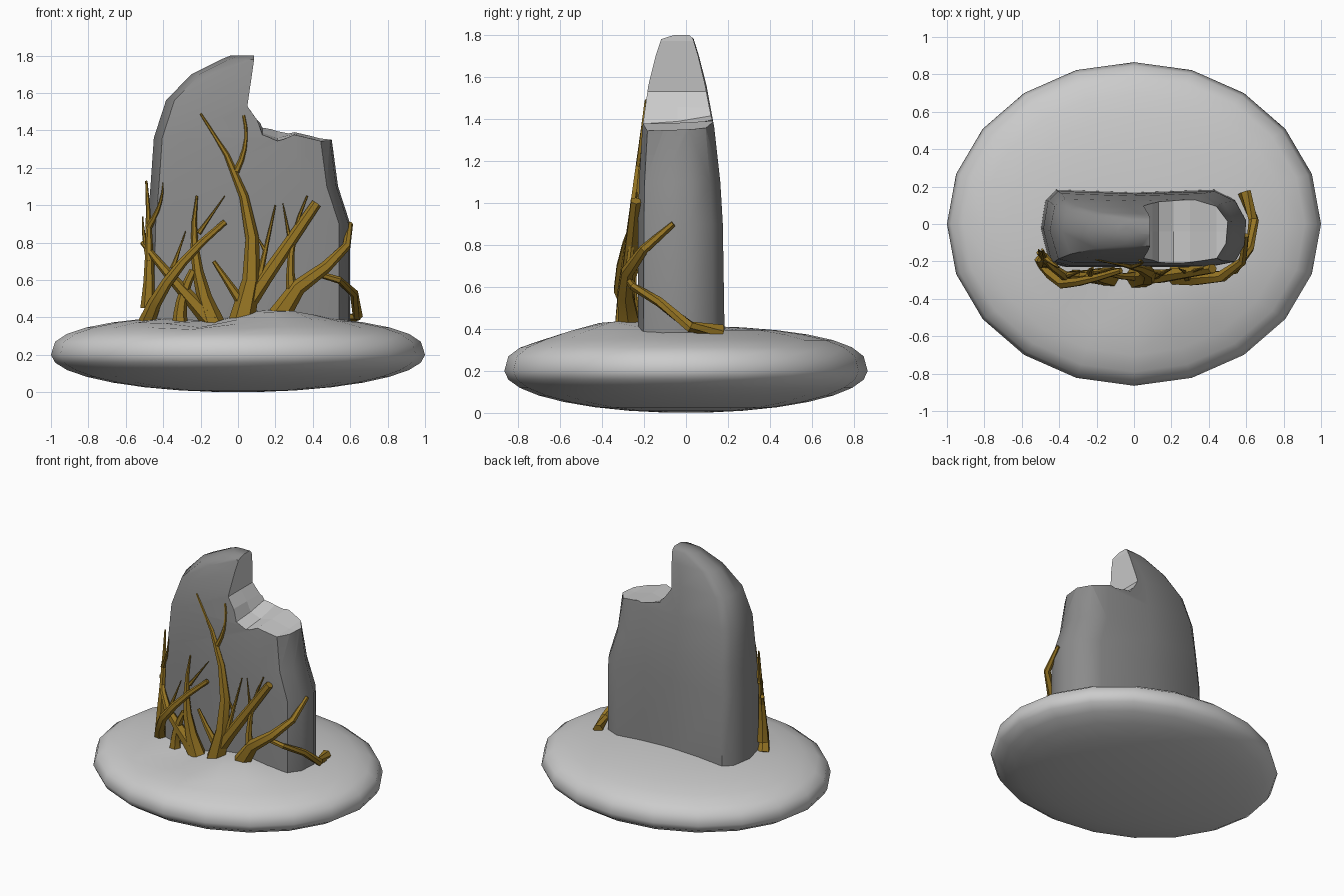
import bpy, bmesh, math
from mathutils import Vector

if "Cube" in bpy.data.objects:
    bpy.data.objects.remove(bpy.data.objects["Cube"])


def material(name, color):
    m = bpy.data.materials.new(name)
    m.diffuse_color = color
    m.use_nodes = True
    m.node_tree.nodes["Principled BSDF"].inputs["Base Color"].default_value = m.diffuse_color
    return m


vine_mat = material("vine_brown", (0.31, 0.18, 0.017, 1))
dark_mat = material("stone_dark", (0.26, 0.26, 0.26, 1))
light_mat = material("stone_broken", (0.8, 0.8, 0.8, 1))


def loft(bm, rings):
    """Skin a list of equal-length closed rings and cap both ends."""
    vs = [[bm.verts.new(p) for p in r] for r in rings]
    n = len(rings[0])
    for a, b in zip(vs, vs[1:]):
        for i in range(n):
            j = (i + 1) % n
            bm.faces.new((a[i], a[j], b[j], b[i]))
    bm.faces.new(vs[0][::-1])
    bm.faces.new(vs[-1])


def smooth(ob, angle):
    bpy.ops.object.select_all(action='DESELECT')
    ob.select_set(True)
    bpy.context.view_layer.objects.active = ob
    bpy.ops.object.shade_smooth_by_angle(angle=math.radians(angle))


def finish(name, bm, angle=0, mats=()):
    bmesh.ops.recalc_face_normals(bm, faces=bm.faces)
    me = bpy.data.meshes.new(name)
    bm.to_mesh(me)
    bm.free()
    ob = bpy.data.objects.new(name, me)
    bpy.context.collection.objects.link(ob)
    for m in mats:
        me.materials.append(m)
    if angle:
        smooth(ob, angle)
    return ob


# Mound: 20-sided flattened disc, with a bump and a dip on its top
def mound_point(lat, lon):
    x, y, s = math.cos(lat) * math.cos(lon), 0.865 * math.cos(lat) * math.sin(lon), math.sin(lat)
    if s <= 0:
        return x, y, 0.2 + 0.2 * s
    bump = 0.045 * math.exp(-((x - 0.22) ** 2 + (y + 0.33) ** 2) / 0.05)
    dip = 0.04 * math.exp(-(x + 0.15) ** 2 / 0.03 - (y + 0.4) ** 2 / 0.08)
    return x, y, 0.2 + 0.215 * s ** 0.72 + (bump - dip) * min(1, s * 1.5)


bm = bmesh.new()
loft(bm, [[mound_point(math.radians(lat), math.tau * i / 20) for i in range(20)]
          for lat in range(-84, 85, 12)])
finish("mound", bm, 70)

# Standing stone: stacked rings (height, left, right), thinning towards the top
levels = [(0.3, -0.5, 0.6), (0.9, -0.485, 0.6), (1.1, -0.468, 0.535), (1.36, -0.45, 0.5),
          (1.56, -0.385, 0.45), (1.7, -0.25, 0.4), (1.78, -0.09, 0.35), (1.8, -0.04, 0.33)]


def stone_ring(z, l, r):
    f, b = -0.23 + 0.12 * (z / 1.8) ** 6, 0.185 - 0.155 * (z / 1.8) ** 4
    if z > 1.79:
        f, b = f * 0.5, b * 0.5
    outline = [(l, (f + b) / 2), (l + 0.045, f * 0.9), (l + 0.13, f), (r - 0.2, f),
               (r - 0.06, f * 0.88), (r - 0.01, f * 0.5), (r, b * 0.1), (r - 0.06, b * 0.7),
               (r - 0.17, b), ((l + r) / 2 - 0.05, b * 0.92), (l + 0.08, b), (l + 0.025, b * 0.7)]
    return [(x, y, z) for x, y in outline]


bm = bmesh.new()
loft(bm, [stone_ring(*lv) for lv in levels])
stone = finish("standing_stone", bm, 0, (dark_mat, light_mat))

# Broken-off corner: cutter profile of (x, front height, back height)
broken = [(0.05, 1.53, 1.53), (0.1, 1.46, 1.45), (0.13, 1.37, 1.43),
          (0.21, 1.335, 1.415), (0.3, 1.375, 1.395), (0.44, 1.34, 1.365)]
bm = bmesh.new()
loft(bm, [[(x, y, z) for x, z in [(0.085, 2.2), (0.085, 1.77)]
           + [(x, zf + (zb - zf) * t) for x, zf, zb in broken] + [(0.9, 1.355), (0.9, 2.2)]]
          for y, t in ((-0.3, 0), (-0.04, 0.3), (0.21, 1))])
cutter = finish("break_cutter", bm, 0, (dark_mat, light_mat))
for p in cutter.data.polygons:
    p.material_index = 1
cutter.hide_render = True
mod = stone.modifiers.new("break", 'BOOLEAN')
mod.operation, mod.solver, mod.object = 'DIFFERENCE', 'EXACT', cutter
bpy.context.view_layer.objects.active = stone
bpy.ops.object.modifier_apply(modifier="break")
bpy.data.objects.remove(cutter)
smooth(stone, 46)
for p in stone.data.polygons:       # the break itself stays faceted
    if p.material_index == 1:
        p.use_smooth = False


def tube(bm, pts, r0, r1, sides=6):
    """Tapered branch through pts, thinning fastest near its base."""
    rings, last = [], len(pts) - 1
    for i, p in enumerate(pts):
        d = (pts[min(i + 1, last)] - pts[max(i - 1, 0)]).normalized()
        u = d.cross(Vector((0, 1, 0.05))).normalized()
        v = d.cross(u)
        r = r0 + (r1 - r0) * (i / last) ** 0.7
        angles = [math.tau * k / sides for k in range(sides)]
        rings.append([p + r * (math.cos(a) * u + math.sin(a) * v) for a in angles])
    loft(bm, rings)


def hug(x, z):
    """Point lying just in front of the stone, wrapping round its left end."""
    y = -0.28 + 0.1 * max(0, z - 0.6) + max(0, -0.4 - x)
    return Vector((x, y, z))


def branch(bm, x0, z0, x1, z1, bow, r, taper=0.15, out=0):
    """Branch bowed sideways (and outwards) between two points on the stone's front."""
    pts = []
    for t in (0, 0.2, 0.4, 0.6, 0.8, 1):
        arc = 4 * t * (1 - t)
        p = hug(x0 + (x1 - x0) * t + bow * arc, z0 + (z1 - z0) * t)
        p.y -= out * arc
        pts.append(p)
    tube(bm, pts, r, r * taper)


# Centre vine
bm = bmesh.new()
branch(bm, 0.02, 0.38, -0.2, 1.49, 0.15, 0.07, 0.08)
branch(bm, -0.01, 1.18, 0.03, 1.48, 0.03, 0.018, 0.4)
branch(bm, 0.07, 0.5, 0.42, 1.01, 0, 0.045, 0.6)
branch(bm, 0.04, 0.45, -0.13, 0.7, 0, 0.035, 0.3)
branch(bm, 0.1, 0.55, 0.2, 1.0, 0, 0.025)
branch(bm, 0.15, 0.75, 0.09, 0.85, 0, 0.014)
finish("centre_vine", bm, 35, [vine_mat])

# Right vine, with a branch and a root running round the stone's right end
bm = bmesh.new()
stem = [(0.22, -0.27, 0.41), (0.32, -0.29, 0.56), (0.47, -0.28, 0.67), (0.58, -0.2, 0.78), (0.6, -0.06, 0.9)]
tube(bm, [Vector(p) for p in stem], 0.06, 0.015)
branch(bm, 0.29, 0.52, 0.37, 1.05, -0.04, 0.032)
branch(bm, 0.28, 0.8, 0.24, 1.01, 0, 0.014)
root = [(0.59, 0.17, 0.39), (0.64, 0.02, 0.41), (0.62, -0.13, 0.53), (0.54, -0.25, 0.6), (0.4, -0.28, 0.64)]
tube(bm, [Vector(p) for p in root], 0.035, 0.016)
finish("right_vine", bm, 35, [vine_mat])

# Left centre vine
bm = bmesh.new()
branch(bm, -0.13, 0.37, -0.22, 1.05, -0.05, 0.058, 0.1)
branch(bm, -0.21, 0.85, -0.07, 1.05, 0, 0.014)
branch(bm, -0.14, 0.38, -0.51, 0.8, -0.01, 0.055, 0.25)
branch(bm, -0.31, 0.37, -0.24, 0.65, -0.02, 0.042, 0.5)
finish("left_centre_vine", bm, 35, [vine_mat])

# Left vine
bm = bmesh.new()
branch(bm, -0.49, 0.37, -0.07, 0.91, -0.06, 0.045, 0.35, 0.04)
branch(bm, -0.48, 0.45, -0.49, 1.13, 0.01, 0.042)
branch(bm, -0.48, 0.88, -0.4, 1.12, 0.02, 0.02)
branch(bm, -0.47, 0.7, -0.51, 0.94, -0.01, 0.022)
branch(bm, -0.35, 0.66, -0.28, 0.86, 0, 0.016)
finish("left_vine", bm, 35, [vine_mat])
